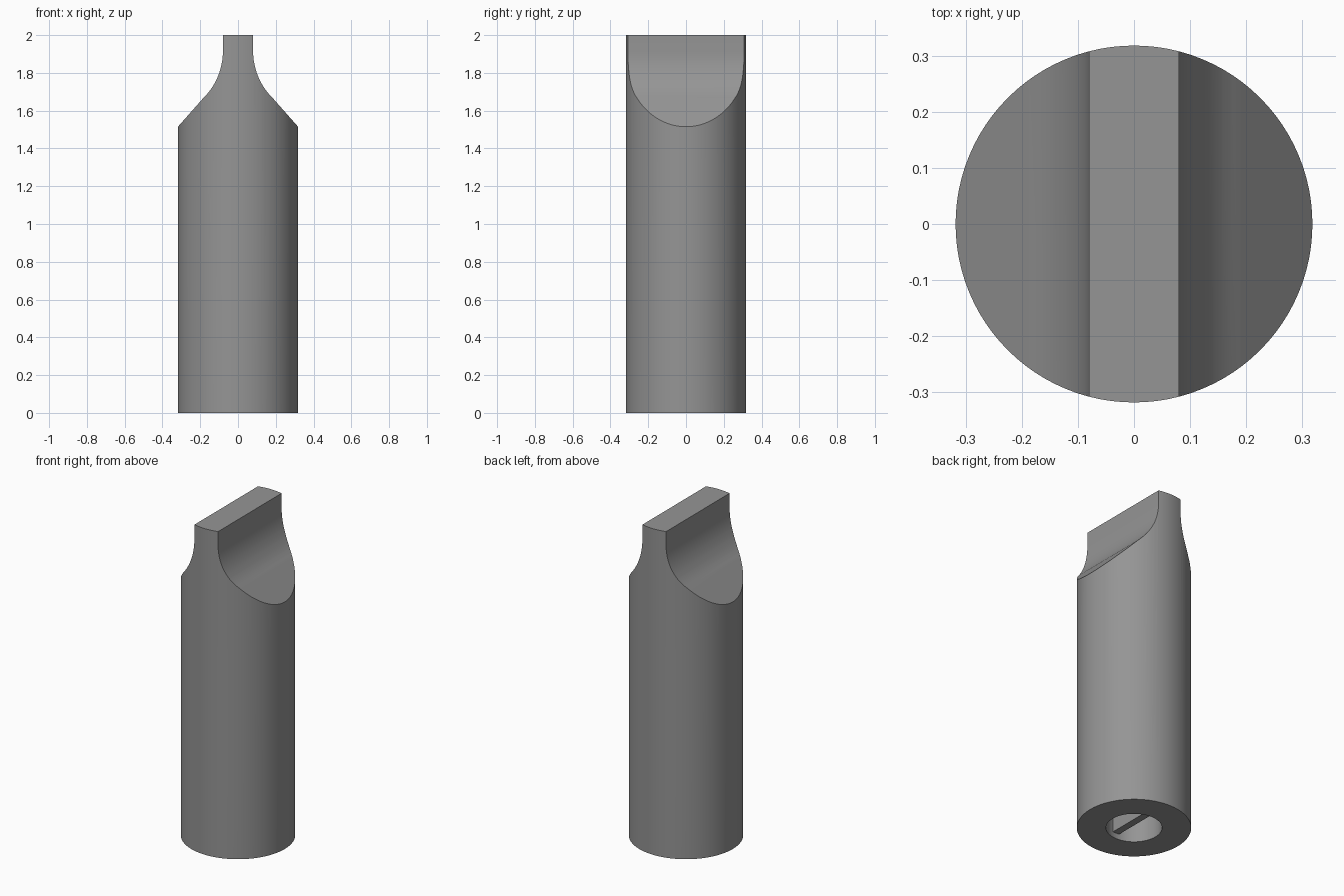
import bpy, bmesh, math

if "Cube" in bpy.data.objects:
    bpy.data.objects.remove(bpy.data.objects["Cube"])

R, H = 0.318, 2.0            # body radius and height
HOLE_R, HOLE_D = 0.156, 0.5  # shaft socket
SEGS = 96

grey = bpy.data.materials.new("grey plastic")
grey.diffuse_color = (0.3, 0.3, 0.3, 1)
grey.use_nodes = True
grey.node_tree.nodes["Principled BSDF"].inputs["Base Color"].default_value = grey.diffuse_color


def finish(bm, name):
    bmesh.ops.recalc_face_normals(bm, faces=bm.faces)
    me = bpy.data.meshes.new(name)
    bm.to_mesh(me)
    bm.free()
    ob = bpy.data.objects.new(name, me)
    bpy.context.collection.objects.link(ob)
    me.materials.append(grey)
    return ob


def cylinder(name, r, z0, z1, segs):
    bm = bmesh.new()
    bmesh.ops.create_cone(bm, cap_ends=True, segments=segs, radius1=r, radius2=r, depth=z1 - z0)
    bmesh.ops.translate(bm, verts=bm.verts, vec=(0, 0, (z0 + z1) / 2))
    return finish(bm, name)


def prism(name, profile, y):
    """Extrude an x-z profile from -y to y."""
    bm = bmesh.new()
    f = bm.faces.new([bm.verts.new((x, -y, z)) for x, z in profile])
    new = bmesh.ops.extrude_face_region(bm, geom=[f])["geom"]
    bmesh.ops.translate(bm, verts=[v for v in new if isinstance(v, bmesh.types.BMVert)], vec=(0, 2 * y, 0))
    return finish(bm, name)


def cut(ob, cutter):
    mod = ob.modifiers.new("cut", 'BOOLEAN')
    mod.operation, mod.object, mod.solver = 'DIFFERENCE', cutter, 'EXACT'
    bpy.context.view_layer.objects.active = ob
    bpy.ops.object.modifier_apply(modifier=mod.name)
    bpy.data.objects.remove(cutter)


def smooth(ob):
    bpy.ops.object.select_all(action='DESELECT')
    ob.select_set(True)
    bpy.context.view_layer.objects.active = ob
    bpy.ops.object.shade_smooth_by_angle(angle=math.radians(25))


# Round knob body
body = cylinder("knob_body", R, 0, H, SEGS)

# Curved scoops leave a finger grip: straight neck, arc, then a 45 degree flare
A = 0.35
z_flare = 1.915
arc = [(0.08 + A * (1 - math.cos(t)), z_flare - A * math.sin(t))
       for t in (math.radians(46) * i / 12 for i in range(13))]
side = [(0.08, 2.1)] + arc + [(0.318, 1.515), (0.40, 1.433), (0.40, 2.1)]
for s in (1, -1):
    cut(body, prism("scoop_cutter", [(s * x, z) for x, z in side], 0.5))

# Shaft socket in the underside
cut(body, cylinder("socket_cutter", HOLE_R, -0.1, HOLE_D, 64))
smooth(body)

# Key rib across the socket
rib = [(-0.022, 0.035), (0.022, 0.035), (0.022, HOLE_D + 0.01), (-0.022, HOLE_D + 0.01)]
prism("socket_rib", rib, HOLE_R + 0.002)
